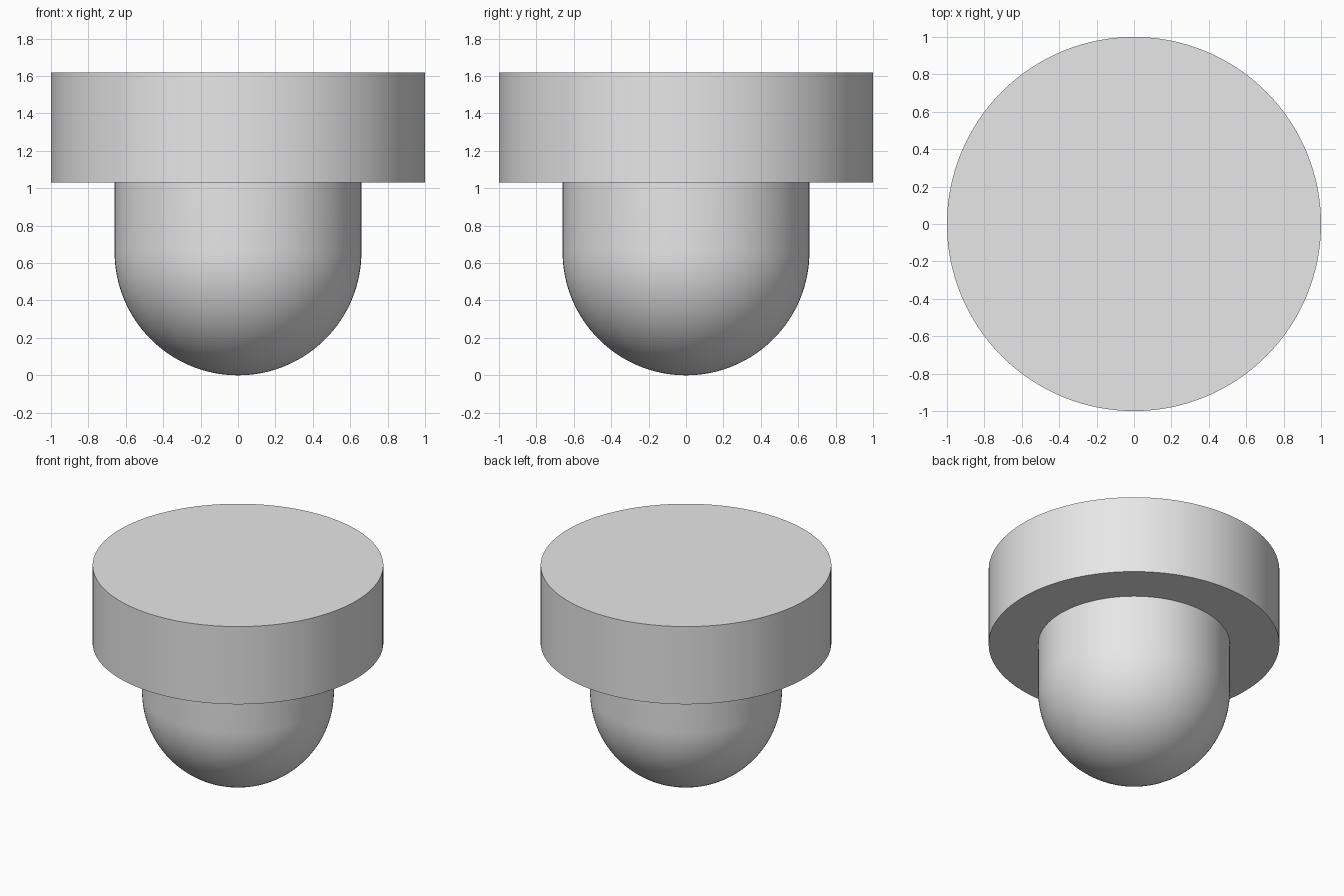
import bpy
import bmesh
from math import sin, cos, pi

if "Cube" in bpy.data.objects:
    bpy.data.objects.remove(bpy.data.objects["Cube"], do_unlink=True)

SEGMENTS = 128
PIN_RADIUS = 0.66
HEAD_RADIUS = 1.0
HEAD_BOTTOM = 1.03
HEAD_TOP = 1.62

grey = bpy.data.materials.new("light_grey")
grey.use_nodes = True
colour = (0.8, 0.8, 0.8, 1)
grey.diffuse_color = colour
grey.node_tree.nodes["Principled BSDF"].inputs["Base Color"].default_value = colour


def lathe(name, profile):
    """Spin an (r, z) profile about the z axis into a smooth object."""
    bm = bmesh.new()
    verts = [bm.verts.new((r, 0, z)) for r, z in profile]
    edges = [bm.edges.new(pair) for pair in zip(verts, verts[1:])]
    bmesh.ops.spin(bm, geom=verts + edges, cent=(0, 0, 0), axis=(0, 0, 1),
                   angle=2 * pi, steps=SEGMENTS)
    bmesh.ops.remove_doubles(bm, verts=bm.verts[:], dist=0.0001)
    bmesh.ops.recalc_face_normals(bm, faces=bm.faces[:])
    mesh = bpy.data.meshes.new(name)
    bm.to_mesh(mesh)
    bm.free()
    mesh.materials.append(grey)
    obj = bpy.data.objects.new(name, mesh)
    bpy.context.collection.objects.link(obj)
    bpy.ops.object.select_all(action="DESELECT")
    obj.select_set(True)
    bpy.context.view_layer.objects.active = obj
    bpy.ops.object.shade_smooth_by_angle()
    return obj


# Round-ended pin and wide flat head as one stepped solid
steps = 32
dome = [(PIN_RADIUS * sin(a), PIN_RADIUS * (1 - cos(a)))
        for a in (i / steps * pi / 2 for i in range(steps + 1))]
lathe("round_ended_button", dome + [
    (PIN_RADIUS, HEAD_BOTTOM), (HEAD_RADIUS, HEAD_BOTTOM),
    (HEAD_RADIUS, HEAD_TOP), (0, HEAD_TOP)])
